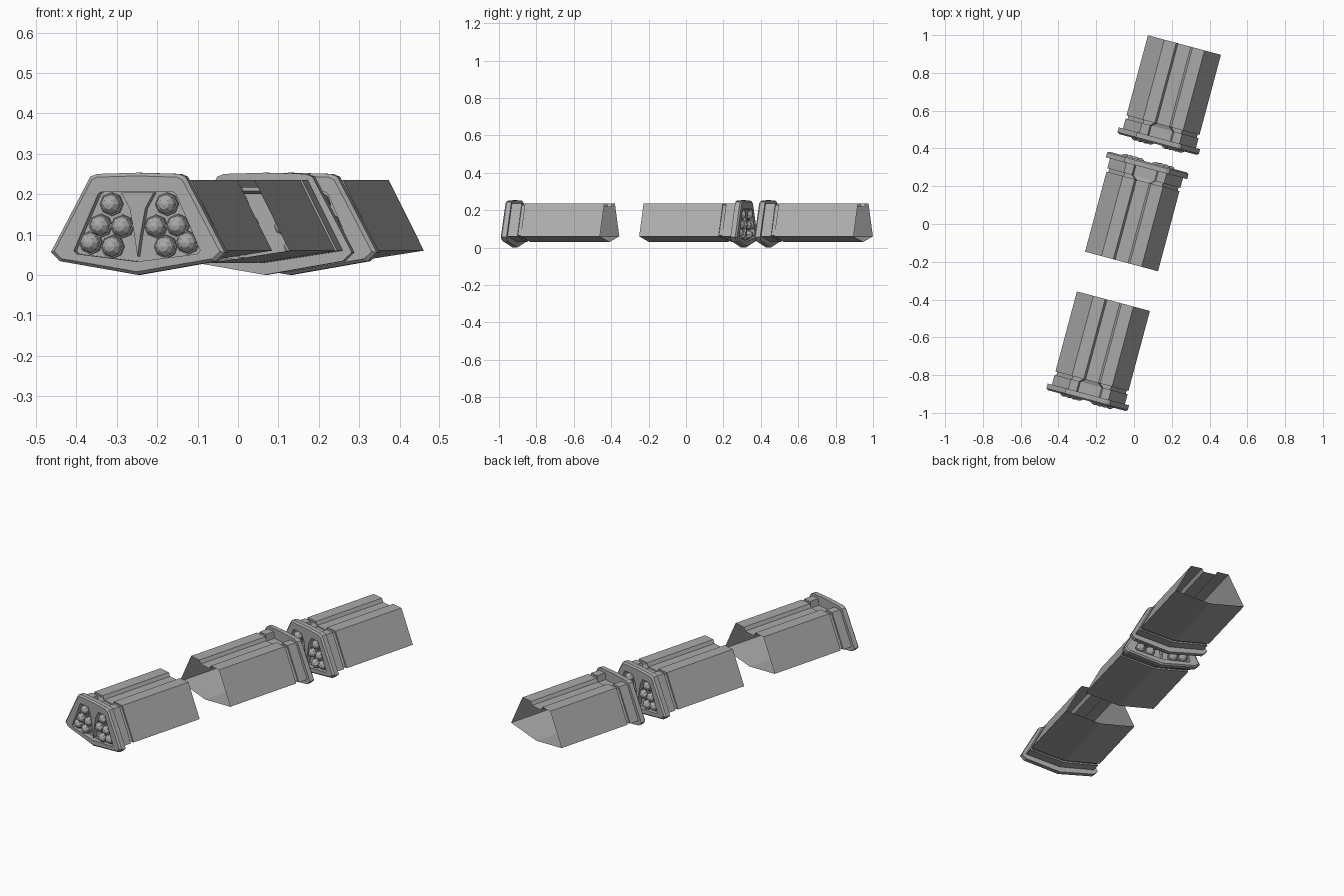
import bpy, bmesh, math
from mathutils import Matrix, Vector

cube = bpy.data.objects.get("Cube")
if cube:
    bpy.data.objects.remove(cube)

grey = bpy.data.materials.new("hull_grey")
grey.use_nodes = True
GREY = (0.4, 0.4, 0.4, 1)
grey.diffuse_color = GREY
grey.node_tree.nodes["Principled BSDF"].inputs["Base Color"].default_value = GREY


def mirrored(half):
    """Close a half outline that starts and ends on the centre line."""
    return half + [(-x, z) for x, z in reversed(half[1:-1])]


def loft(bm, sections, cap_end=False):
    """Skin closed outlines given as (depth, half outline)."""
    rings = [[bm.verts.new((x, y, z)) for x, z in mirrored(half)] for y, half in sections]
    for a, b in zip(rings, rings[1:]):
        n = len(a)
        for i in range(n):
            bm.faces.new((a[i], a[(i + 1) % n], b[(i + 1) % n], b[i]))
    if cap_end:
        bm.faces.new(rings[-1])


def finish(bm, name, place):
    bmesh.ops.recalc_face_normals(bm, faces=bm.faces)
    mesh = bpy.data.meshes.new(name)
    bm.to_mesh(mesh)
    bm.free()
    mesh.materials.append(grey)
    obj = bpy.data.objects.new(name, mesh)
    obj.matrix_world = place
    bpy.context.collection.objects.link(obj)


# Cross-sections, right half, from bottom centre to top centre
BODY = [(0, .03), (.2, .06), (.11, .235), (.045, .235), (.035, .216), (0, .216)]
BAND = [(0, .03), (.2, .06), (.11, .235), (.065, .235), (.058, .2), (0, .2)]
SEAM = [(0, .038), (.19, .065), (.105, .227), (.065, .227), (.058, .2), (0, .2)]
SEAM_BACK = SEAM[:3] + [(.045, .227), (.035, .208), (0, .208)]
FLANGE = [(0, 0), (.2, .034), (.223, .056), (.122, .243), (.105, .25), (0, .253)]
FACE = [(0, .008), (.193, .04), (.212, .058), (.116, .235), (.102, .242), (0, .245)]
OPENING = [(0, .033), (.155, .052), (.162, .06), (.1, .2), (.093, .205), (0, .205)]
DIVIDER = [(0, .045), (.008, .1), (.02, .165), (.042, .204), (.025, .204), (0, .204)]
NOZZLES = [(.071, .175), (.099, .122), (.043, .12), (.124, .08), (.068, .07)]


def build_module(name, x, y, angle):
    place = Matrix.Translation((x, y, 0)) @ Matrix.Rotation(math.radians(angle), 4, 'Z')

    # Open-ended body with a top channel and a seam behind the flange
    bm = bmesh.new()
    loft(bm, [(.03, BAND), (.088, BAND), (.088, SEAM), (.106, SEAM_BACK),
              (.106, BODY), (.545, BODY)])
    finish(bm, name + "_body", place)

    # Flange ring with a recessed panel
    bm = bmesh.new()
    loft(bm, [(.034, BAND), (.034, FLANGE), (.008, FLANGE), (0, FACE),
              (0, OPENING), (.028, OPENING)], cap_end=True)
    finish(bm, name + "_flange", place)

    # Tapered divider in the middle of the panel
    bm = bmesh.new()
    loft(bm, [(.028, DIVIDER), (.004, DIVIDER)], cap_end=True)
    finish(bm, name + "_divider", place)

    # Domed nozzles in octagonal collars, five on each side
    bm = bmesh.new()
    turn = Matrix.Rotation(math.pi / 2, 4, 'X')
    for side in (-1, 1):
        for u, z in NOZZLES:
            bmesh.ops.create_uvsphere(
                bm, u_segments=8, v_segments=6, radius=.026,
                matrix=Matrix.Translation((side * u, .014, z)) @ turn)
            bmesh.ops.create_cone(
                bm, cap_ends=True, segments=8, radius1=.029, radius2=.029, depth=.016,
                matrix=Matrix.Translation((side * u, .022, z)) @ turn)
    finish(bm, name + "_nozzles", place)


build_module("front_module", -.25, -.935, -15)
build_module("middle_module", .075, .328, 165)
build_module("rear_module", .126, .421, -15)
